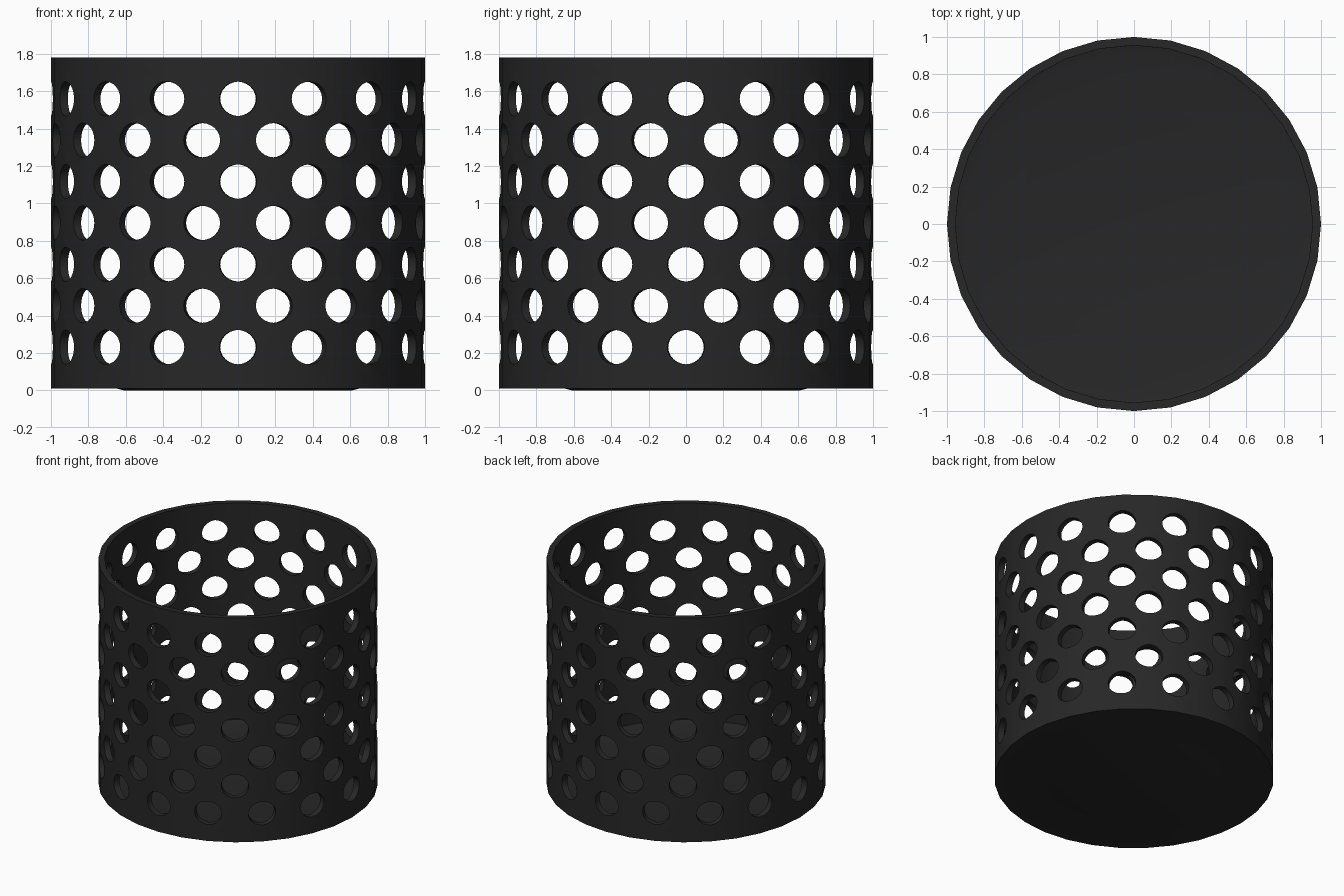
import bpy, bmesh
from math import sin, cos, pi, radians

if "Cube" in bpy.data.objects:
    bpy.data.objects.remove(bpy.data.objects["Cube"])

SIDES, ROWS = 32, 8
R, Z0, Z1, WALL = 1.0, 0.01, 1.78, 0.045
HOLE_W, HOLE_H, ARC = 0.10, 0.092, 6
DZ = (Z1 - Z0) / ROWS
FACET = 2 * R * sin(pi / SIDES)

black = bpy.data.materials.new("black_plastic")
black.diffuse_color = (0.02, 0.02, 0.02, 1)
black.use_nodes = True
black.node_tree.nodes["Principled BSDF"].inputs["Base Color"].default_value = black.diffuse_color


def finish(bm, name, thickness=0):
    bmesh.ops.remove_doubles(bm, verts=bm.verts, dist=1e-4)
    mesh = bpy.data.meshes.new(name)
    bm.to_mesh(mesh)
    bm.free()
    ob = bpy.data.objects.new(name, mesh)
    bpy.context.collection.objects.link(ob)
    mesh.materials.append(black)
    bpy.ops.object.select_all(action='DESELECT')
    ob.select_set(True)
    bpy.context.view_layer.objects.active = ob
    if thickness:
        mod = ob.modifiers.new("thickness", 'SOLIDIFY')
        mod.thickness = thickness
        mod.offset = -1
        bpy.ops.object.modifier_apply(modifier=mod.name)
    bpy.ops.object.shade_smooth_by_angle(angle=radians(30))
    return ob


def ring_point(i, r=R):
    a = -pi / 2 + 2 * pi * i / SIDES
    return r * cos(a), r * sin(a)


def has_hole(i, j):
    return 0 < j < ROWS and (i + j) % 2 == 1


# Perforated wall: flat panels whose corners are cut by quarter ellipses
bm = bmesh.new()
for i in range(SIDES):
    ax, ay = ring_point(i)
    bx, by = ring_point(i + 1)
    for j in range(ROWS):
        corners = [(i, j), (i + 1, j), (i + 1, j + 1), (i, j + 1)]
        outline = []
        for k, (ci, cj) in enumerate(corners):
            if not has_hole(ci, cj):
                outline.append((ci - i, cj))
                continue
            pi_, pj = corners[k - 1]
            ni, nj = corners[(k + 1) % 4]
            for s in range(ARC + 1):
                t = pi / 2 * s / ARC
                du = (pi_ - ci) * cos(t) + (ni - ci) * sin(t)
                dv = (pj - cj) * cos(t) + (nj - cj) * sin(t)
                outline.append((ci - i + du * HOLE_W / FACET, cj + dv * HOLE_H / DZ))
        bm.faces.new([bm.verts.new((ax + (bx - ax) * u, ay + (by - ay) * u, Z0 + v * DZ))
                      for u, v in outline])
finish(bm, "perforated_wall", WALL)

# Solid floor with a shallow centre dip and a small inner fillet
profile = [(0.61, 0.0), (0.65, Z0), (0.957, Z0), (0.957, 0.07), (0.90, 0.055),
           (0.65, 0.055), (0.61, 0.048)]
bm = bmesh.new()
rings = [[bm.verts.new((*ring_point(i, r), z)) for i in range(SIDES)] for r, z in profile]
for lo, hi in zip(rings, rings[1:]):
    for i in range(SIDES):
        n = (i + 1) % SIDES
        bm.faces.new((lo[i], lo[n], hi[n], hi[i]))
bm.faces.new(rings[0][::-1])
bm.faces.new(rings[-1])
bmesh.ops.recalc_face_normals(bm, faces=bm.faces)
finish(bm, "floor")
